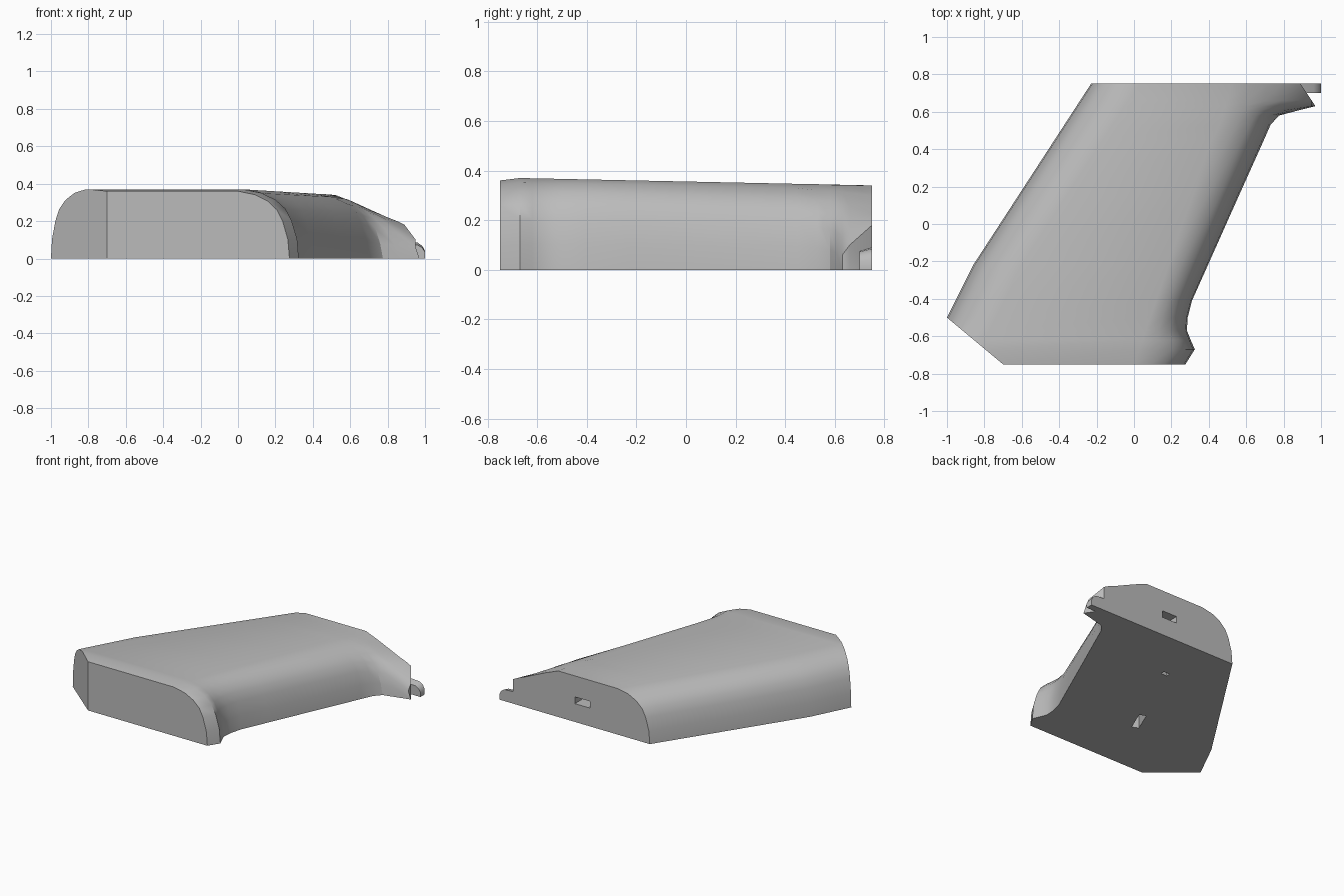
import bpy, bmesh, math
from mathutils import Vector

cube = bpy.data.objects.get("Cube")
if cube:
    bpy.data.objects.remove(cube, do_unlink=True)

grey = bpy.data.materials.new("matte grey")
grey.use_nodes = True
colour = (0.5, 0.5, 0.5, 1)
grey.diffuse_color = colour
grey.node_tree.nodes["Principled BSDF"].inputs["Base Color"].default_value = colour


def make_object(name, bm):
    bmesh.ops.recalc_face_normals(bm, faces=bm.faces)
    mesh = bpy.data.meshes.new(name)
    bm.to_mesh(mesh)
    bm.free()
    mesh.materials.append(grey)
    obj = bpy.data.objects.new(name, mesh)
    bpy.context.collection.objects.link(obj)
    return obj


def box(name, centre, size, turn=0):
    bm = bmesh.new()
    bmesh.ops.create_cube(bm, size=1)
    bmesh.ops.scale(bm, vec=size, verts=bm.verts)
    obj = make_object(name, bm)
    obj.location = centre
    obj.rotation_euler.z = turn
    return obj


# Rounded shoulder: fraction of width inward, fraction of height
SHOULDER = [(0, 0), (0.03, 0.28), (0.13, 0.55), (0.24, 0.72),
            (0.42, 0.85), (0.68, 0.95), (1, 1)]


def left_edge(y):
    return -0.86 + (y + 0.22) * (0.5 if y < -0.22 else 0.65)


def height(y):
    return 0.36 if y < -0.74 else 0.37 - 0.03 * (y + 0.68) / 1.43


def shoulder_line(y):
    return 0.26 + 0.347 * y


# Plain sections: y, outer edge x
grip = [(-0.75, 0.275), (-0.67, 0.325), (-0.62, 0.303), (-0.57, 0.283),
        (-0.5, 0.287), (-0.41, 0.31), (-0.22, 0.395), (0.15, 0.56), (0.45, 0.695)]
sections = []
for y, edge in grip:
    w = edge - shoulder_line(y)
    sections.append((y, [(edge - w * u, v * height(y)) for u, v in SHOULDER]))

# Flared end sections, outer edge to shoulder
sections += [
    (0.53, [(0.73, 0), (0.72, 0.09), (0.70, 0.17), (0.67, 0.23), (0.62, 0.28), (0.55, 0.32), (0.46, 0.345)]),
    (0.58, [(0.775, 0), (0.76, 0.08), (0.735, 0.16), (0.70, 0.22), (0.65, 0.275), (0.57, 0.32), (0.475, 0.343)]),
    (0.605, [(0.87, 0), (0.84, 0.07), (0.79, 0.15), (0.73, 0.215), (0.665, 0.27), (0.58, 0.317), (0.485, 0.342)]),
    (0.63, [(0.97, 0), (0.95, 0.06), (0.85, 0.14), (0.77, 0.205), (0.68, 0.265), (0.59, 0.315), (0.49, 0.342)]),
    (0.66, [(0.95, 0), (0.95, 0.10), (0.87, 0.16), (0.79, 0.21), (0.70, 0.26), (0.60, 0.31), (0.50, 0.341)]),
    (0.75, [(0.89, 0), (0.89, 0.18), (0.85, 0.20), (0.79, 0.224), (0.71, 0.26), (0.62, 0.30), (0.52, 0.34)]),
]

# Grip shell lofted through the sections
bm = bmesh.new()
rings = []
for y, outer in sections:
    inner = [(left_edge(y) + 0.26 * u, v * height(y)) for u, v in SHOULDER]
    rings.append([bm.verts.new((x, y, z)) for x, z in inner + outer[::-1]])
for a, b in zip(rings, rings[1:]):
    for i in range(len(a)):
        j = (i + 1) % len(a)
        bm.faces.new((a[i], a[j], b[j], b[i]))
bm.faces.new(rings[0])
bm.faces.new(rings[-1])

# Slanted corner cut
bmesh.ops.bisect_plane(bm, geom=bm.verts[:] + bm.edges[:] + bm.faces[:],
                       plane_co=(-1, -0.5, 0), plane_no=Vector((-0.25, -0.3, 0)).normalized(),
                       clear_outer=True)
bmesh.ops.holes_fill(bm, edges=[e for e in bm.edges if e.is_boundary], sides=0)
shell = make_object("grip_shell", bm)

# Recesses in the end and the flat side
cutters = [box("end_slot_cutter", (0.32, 0.75, 0.16), (0.125, 0.2, 0.05)),
           box("pin_hole_cutter", (0.03, 0.36, 0), (0.05, 0.03, 0.16)),
           box("flat_slot_cutter", (-0.245, -0.24, 0), (0.05, 0.17, 0.2), -0.4)]
bpy.context.view_layer.objects.active = shell
for cutter in cutters:
    cutter.hide_render = True
    mod = shell.modifiers.new(cutter.name, 'BOOLEAN')
    mod.operation = 'DIFFERENCE'
    mod.solver = 'EXACT'
    mod.object = cutter
    bpy.ops.object.modifier_apply(modifier=mod.name)
    bpy.data.objects.remove(cutter, do_unlink=True)

# Small locating tab beyond the flared end
bm = bmesh.new()
profile = [(0.88, 0), (1.0, 0), (1.0, 0.04), (0.985, 0.068), (0.96, 0.085), (0.88, 0.09)]
front = [bm.verts.new((x, 0.70, z * 0.85)) for x, z in profile]
back = [bm.verts.new((x, 0.75, z)) for x, z in profile]
for i in range(len(profile)):
    j = (i + 1) % len(profile)
    bm.faces.new((front[i], front[j], back[j], back[i]))
bm.faces.new(front)
bm.faces.new(back)
tab = make_object("locating_tab", bm)

# Smooth shading with crisp borders
bpy.ops.object.select_all(action='DESELECT')
for obj in (shell, tab):
    obj.select_set(True)
bpy.context.view_layer.objects.active = shell
bpy.ops.object.shade_smooth_by_angle(angle=math.radians(32))
